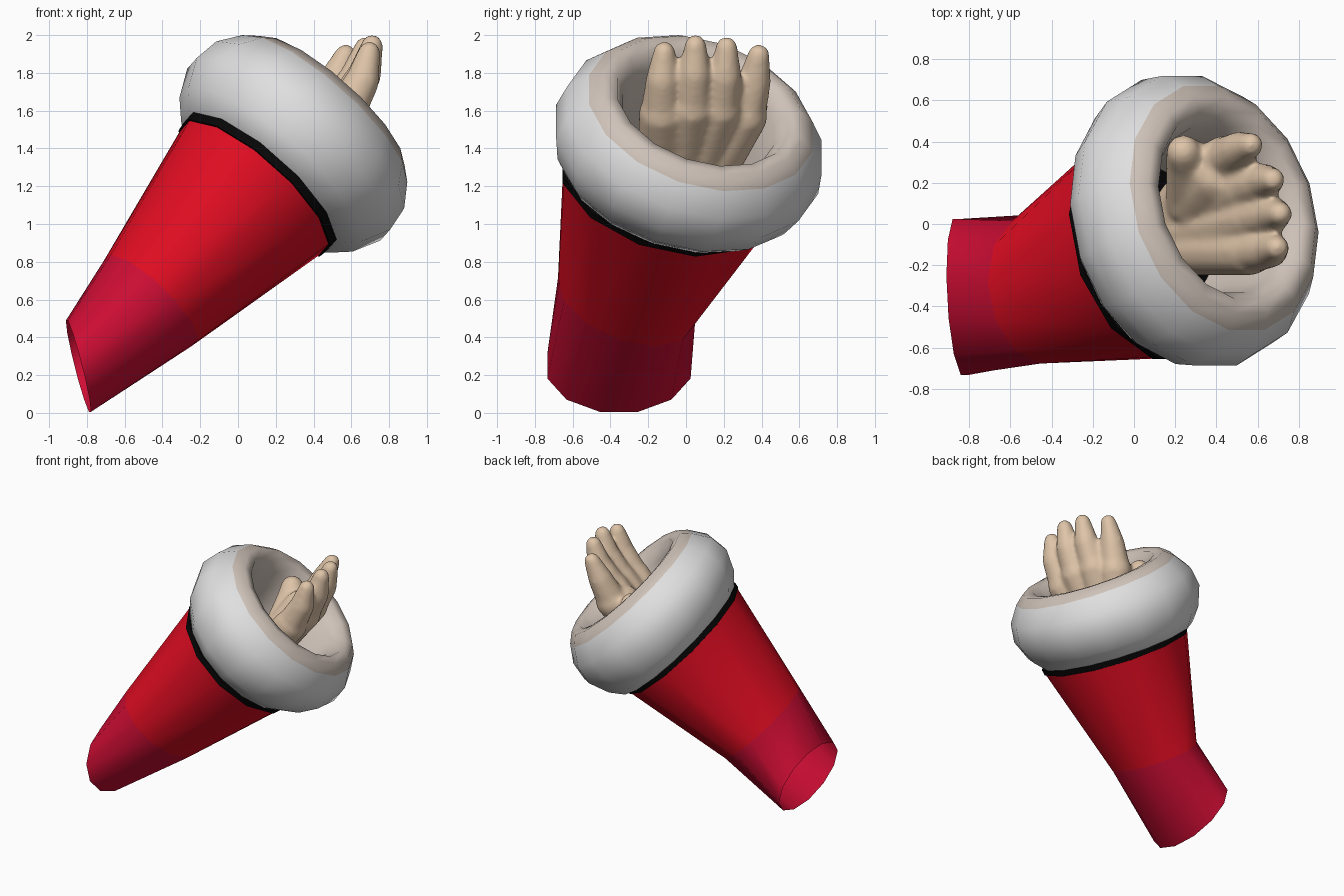
import bpy, bmesh, math
from mathutils import Vector as V, Matrix

if "Cube" in bpy.data.objects:
    bpy.data.objects.remove(bpy.data.objects["Cube"])

N = 12  # sides of sleeve


def mat(name, c):
    m = bpy.data.materials.new(name)
    m.diffuse_color = (*c, 1)
    m.use_nodes = True
    m.node_tree.nodes["Principled BSDF"].inputs["Base Color"].default_value = m.diffuse_color
    return m


RED = mat("red", (0.76, 0.004, 0.016))
CRIMSON = mat("crimson", (0.62, 0.004, 0.034))
BLACK = mat("black", (0.002, 0.002, 0.002))
WHITE = mat("white", (0.74, 0.74, 0.74))
BEIGE = mat("beige", (0.62, 0.54, 0.48))
SKIN = mat("skin", (0.73, 0.55, 0.39))

# Frame of the cuff: axis, up-left direction, front direction
axis = V((0.64, 0.27, 0.72)).normalized()
front = (V((0, -1, 0)) + axis * axis.y).normalized()
up_left = axis.cross(V((0, 1, 0))).normalized()
if up_left.x > 0:
    up_left = -up_left
centre = V((0.30, 0.02, 1.432))


def ring(c, a, b, n=N):
    """Elliptical ring of points from centre and two half axes."""
    c, a, b = V(c), V(a) * 1.02, V(b) * 1.02
    out = []
    for i in range(n):
        t = 2 * math.pi * (i + 0.5) / n
        out.append(c + a * math.cos(t) + b * math.sin(t))
    return out


def cuff_ring(t, r, sa=0.95, sb=1.0, n=16):
    return ring(centre + axis * t, up_left * r * sa, front * r * sb, n)


def loft(name, rings, mats, mat_rule, caps=False, angle=50):
    bm = bmesh.new()
    vs = [[bm.verts.new(p) for p in r] for r in rings]
    n = len(vs[0])
    for k in range(len(vs) - 1):
        for i in range(n):
            j = (i + 1) % n
            f = bm.faces.new((vs[k][i], vs[k][j], vs[k + 1][j], vs[k + 1][i]))
            f.material_index = mat_rule(k)
    if caps:
        bm.faces.new(vs[0])
        bm.faces.new(vs[-1])
    bmesh.ops.recalc_face_normals(bm, faces=bm.faces)
    return finish(name, bm, mats, angle)


def finish(name, bm, mats, angle):
    me = bpy.data.meshes.new(name)
    bm.to_mesh(me)
    bm.free()
    for m in mats:
        me.materials.append(m)
    ob = bpy.data.objects.new(name, me)
    bpy.context.collection.objects.link(ob)
    bpy.ops.object.select_all(action='DESELECT')
    ob.select_set(True)
    bpy.context.view_layer.objects.active = ob
    bpy.ops.object.shade_smooth_by_angle(angle=math.radians(angle))
    return ob


# Sleeve: open crimson lower piece and red upper piece
shift = V((0, -0.03, 0))
top = [p + shift for p in cuff_ring(-0.335, 0.50, 1.0, 1.15, N)]
loft("sleeve", [
    ring((-0.845, -0.355, 0.247), (-0.062, 0, 0.245), (0.02, -0.385, 0)),
    ring((-0.46, -0.315, 0.595), (-0.235, -0.06, 0.23), (0.07, -0.352, 0.06)),
    top], [CRIMSON, RED], lambda k: min(k, 1))

# Black band, with a floor closing the inside of the cuff
band = [[p + shift for p in cuff_ring(t, r, 1.0, 1.15, N)]
        for t, r in ((-0.34, 0.49), (-0.335, 0.508), (-0.29, 0.515), (-0.28, 0.30))]
loft("black_band", band, [BLACK], lambda k: 0, caps=True)

# Fur cuff: white outside, beige rim and lining (height, radius, front stretch)
profile = [(-0.305, 0.50, 1.12), (-0.295, 0.55, 1.10), (-0.20, 0.645, 1.04),
           (-0.05, 0.72, 1), (0.09, 0.70, 1), (0.215, 0.615, 1), (0.275, 0.545, 1),
           (0.265, 0.47, 1), (0.17, 0.415, 1), (-0.05, 0.37, 1), (-0.29, 0.35, 1)]
loft("fur_cuff", [cuff_ring(t, r, sb=s) for t, r, s in profile], [WHITE, BEIGE],
     lambda k: int(k >= 5), angle=75)

# Hand: overlapping rounded limbs fused together
hand = bmesh.new()


def limb(p, q, r0, r1, n=14):
    p, q = V(p), V(q)
    for i in range(n):
        s = i / (n - 1)
        bmesh.ops.create_icosphere(hand, subdivisions=2, radius=r0 + (r1 - r0) * s,
                                   matrix=Matrix.Translation(p.lerp(q, s)))


bases = [(0.56, -0.13, 1.58), (0.57, 0.03, 1.61), (0.53, 0.18, 1.61), (0.44, 0.31, 1.57)]
mids = [(0.66, -0.125, 1.76), (0.67, 0.045, 1.79), (0.63, 0.205, 1.78), (0.51, 0.36, 1.75)]
tips = [(0.695, -0.115, 1.91), (0.71, 0.05, 1.945), (0.675, 0.215, 1.935), (0.57, 0.385, 1.895)]
for b, m, t in zip(bases, mids, tips):
    wrist = (0.23, -0.06 + b[1] * 0.5, 1.20)
    limb(wrist, b, 0.13, 0.125)
    limb(b, m, 0.115, 0.092)
    limb(m, t, 0.092, 0.06)
limb((0.28, 0.10, 1.32), (0.26, 0.31, 1.54), 0.13, 0.11)  # thumb base
limb((0.26, 0.31, 1.54), (0.24, 0.35, 1.62), 0.11, 0.085)  # thumb tip
limb((0.28, 0.10, 1.35), (0.40, 0.22, 1.56), 0.12, 0.12)  # palm web
ob = finish("hand", hand, [SKIN], 180)
rm = ob.modifiers.new("fuse", 'REMESH')
rm.mode = 'VOXEL'
rm.voxel_size = 0.015
rm.use_smooth_shade = True
sm = ob.modifiers.new("soften", 'SMOOTH')
sm.factor = 0.5
sm.iterations = 12
